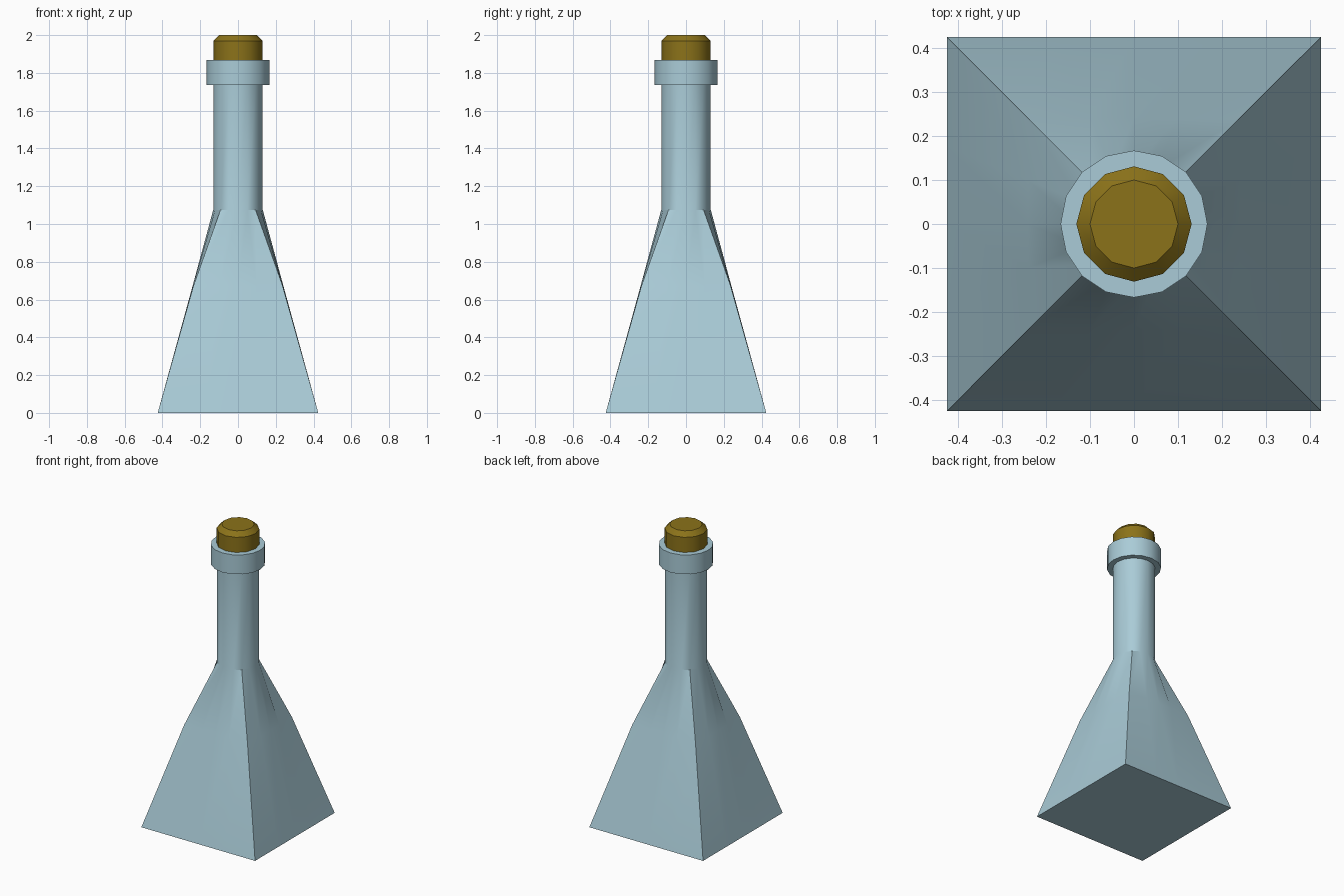
import bpy, bmesh, math

if "Cube" in bpy.data.objects:
    bpy.data.objects.remove(bpy.data.objects["Cube"])


def material(name, color):
    m = bpy.data.materials.new(name)
    m.diffuse_color = color
    m.use_nodes = True
    m.node_tree.nodes["Principled BSDF"].inputs["Base Color"].default_value = m.diffuse_color
    return m


def ring(n, r, z, square=0.0, half=0.0):
    """Circle of radius r blended toward a square of half width `half`."""
    pts = []
    for i in range(n):
        a = 2 * math.pi * i / n
        c, s = math.cos(a), math.sin(a)
        k = half / max(abs(c), abs(s))
        d = r * (1 - square) + k * square
        pts.append((c * d, s * d, z))
    return pts


def loft(name, rings, mat, angle=28):
    bm = bmesh.new()
    rows = [[bm.verts.new(p) for p in r] for r in rings]
    n = len(rows[0])
    for lo, hi in zip(rows, rows[1:]):
        for i in range(n):
            j = (i + 1) % n
            bm.faces.new((lo[i], lo[j], hi[j], hi[i]))
    bm.faces.new(rows[0][::-1])
    bm.faces.new(rows[-1])
    me = bpy.data.meshes.new(name)
    bm.to_mesh(me)
    bm.free()
    me.materials.append(mat)
    ob = bpy.data.objects.new(name, me)
    bpy.context.collection.objects.link(ob)
    bpy.ops.object.select_all(action='DESELECT')
    ob.select_set(True)
    bpy.context.view_layer.objects.active = ob
    bpy.ops.object.shade_smooth_by_angle(angle=math.radians(angle))
    return ob


glass = material("glass", (0.40, 0.60, 0.68, 1))
cork = material("cork", (0.26, 0.17, 0.01, 1))

# Pyramid body flowing into the round neck, then the stepped lip
loft("bottle", [
    ring(16, 0.425, 0.0, 1.0, 0.425),
    ring(16, 0.241, 0.67, 0.94, 0.241),
    ring(16, 0.131, 1.075),
    ring(16, 0.131, 1.737),
    ring(16, 0.167, 1.737),
    ring(16, 0.167, 1.868),
], glass)

# Chamfered stopper
loft("stopper", [
    ring(12, 0.131, 1.86),
    ring(12, 0.131, 1.97),
    ring(12, 0.10, 2.0),
], cork, 32)
